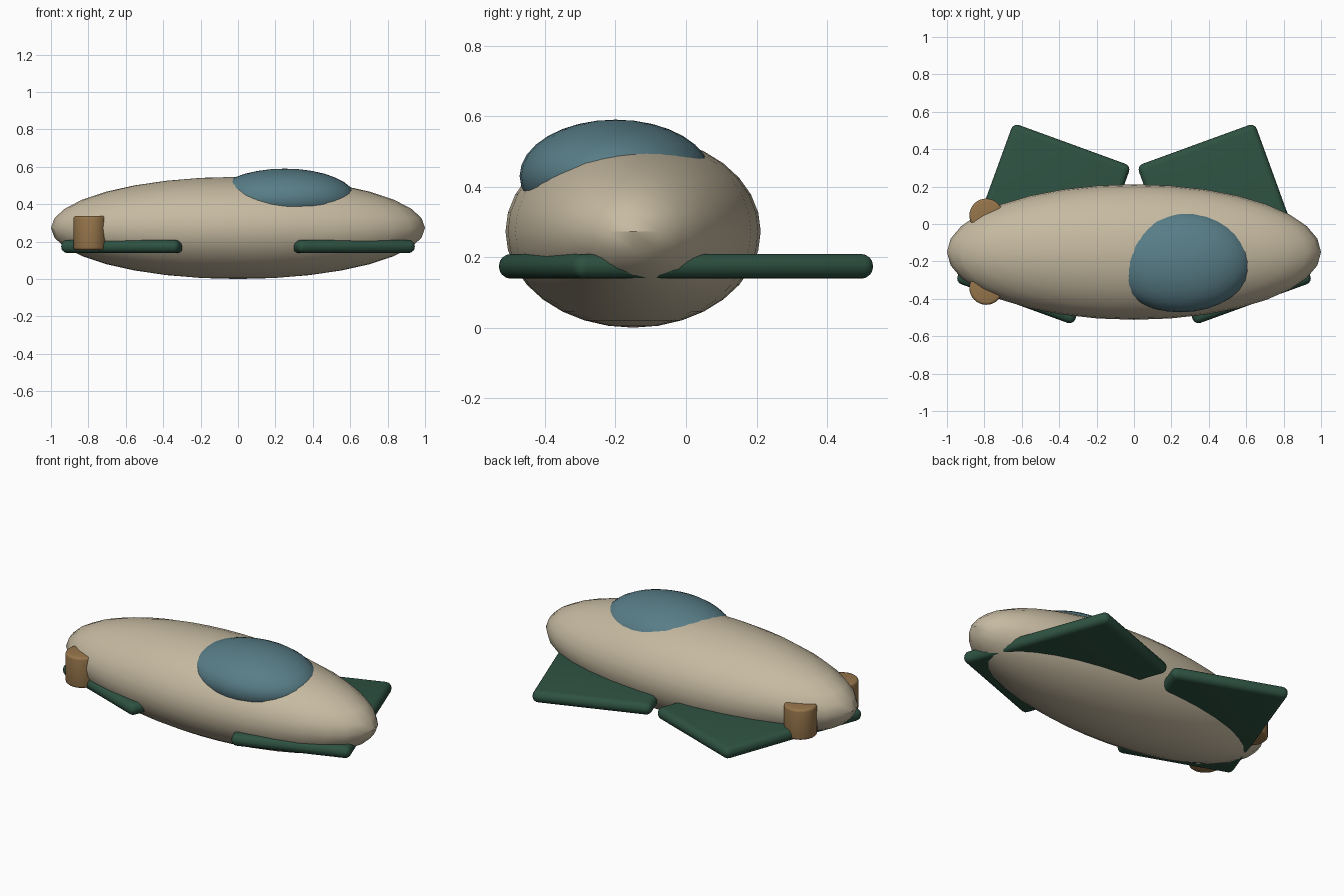
import bpy
import math

if "Cube" in bpy.data.objects:
    bpy.data.objects.remove(bpy.data.objects["Cube"])


def material(name, rgb):
    m = bpy.data.materials.new(name)
    m.diffuse_color = (*rgb, 1)
    m.use_nodes = True
    m.node_tree.nodes["Principled BSDF"].inputs["Base Color"].default_value = m.diffuse_color
    return m


CREAM = material("warm cream", (0.565, 0.49, 0.355))
GLASS = material("teal glass", (0.098, 0.205, 0.242))
GREEN = material("dark green", (0.027, 0.084, 0.054))
OCHRE = material("ochre", (0.305, 0.178, 0.070))


def finish(name, mat, scale=None, bevel=0.0, segments=4):
    """Name, colour, bevel and smooth the primitive just added."""
    ob = bpy.context.object
    ob.name = name
    ob.data.materials.append(mat)
    if scale:
        ob.scale = scale
        bpy.ops.object.transform_apply(location=False, rotation=False, scale=True)
    if bevel:
        mod = ob.modifiers.new("rounded_edges", 'BEVEL')
        mod.width = bevel
        mod.segments = segments
        mod.limit_method = 'ANGLE'
        bpy.ops.object.modifier_apply(modifier=mod.name)
    bpy.ops.object.shade_smooth_by_angle(angle=math.radians(35))
    return ob


def ellipsoid(name, loc, radii, mat):
    bpy.ops.mesh.primitive_uv_sphere_add(segments=32, ring_count=16, radius=1, location=loc)
    return finish(name, mat, radii)


# Hull and canopy
ellipsoid("hull", (0, -0.15, 0.273), (1.0, 0.362, 0.273), CREAM)
ellipsoid("canopy", (0.25, -0.2, 0.43), (0.38, 0.272, 0.16), GLASS)

# Swept wing slabs passing under the hull on both sides
for side, label in ((-1, "left"), (1, "right")):
    bpy.ops.mesh.primitive_cube_add(size=1, location=(side * 0.485, 0, 0.174),
                                    rotation=(0, 0, side * math.radians(20)))
    finish(label + "_wing", GREEN, (0.67, 0.905, 0.07), bevel=0.033)

# Engine pods at the tail end
for y, label in ((-0.342, "front"), (0.046, "rear")):
    bpy.ops.mesh.primitive_cylinder_add(vertices=32, radius=0.09, depth=0.182,
                                        location=(-0.79, y, 0.246))
    finish(label + "_engine", OCHRE, bevel=0.014, segments=3)
